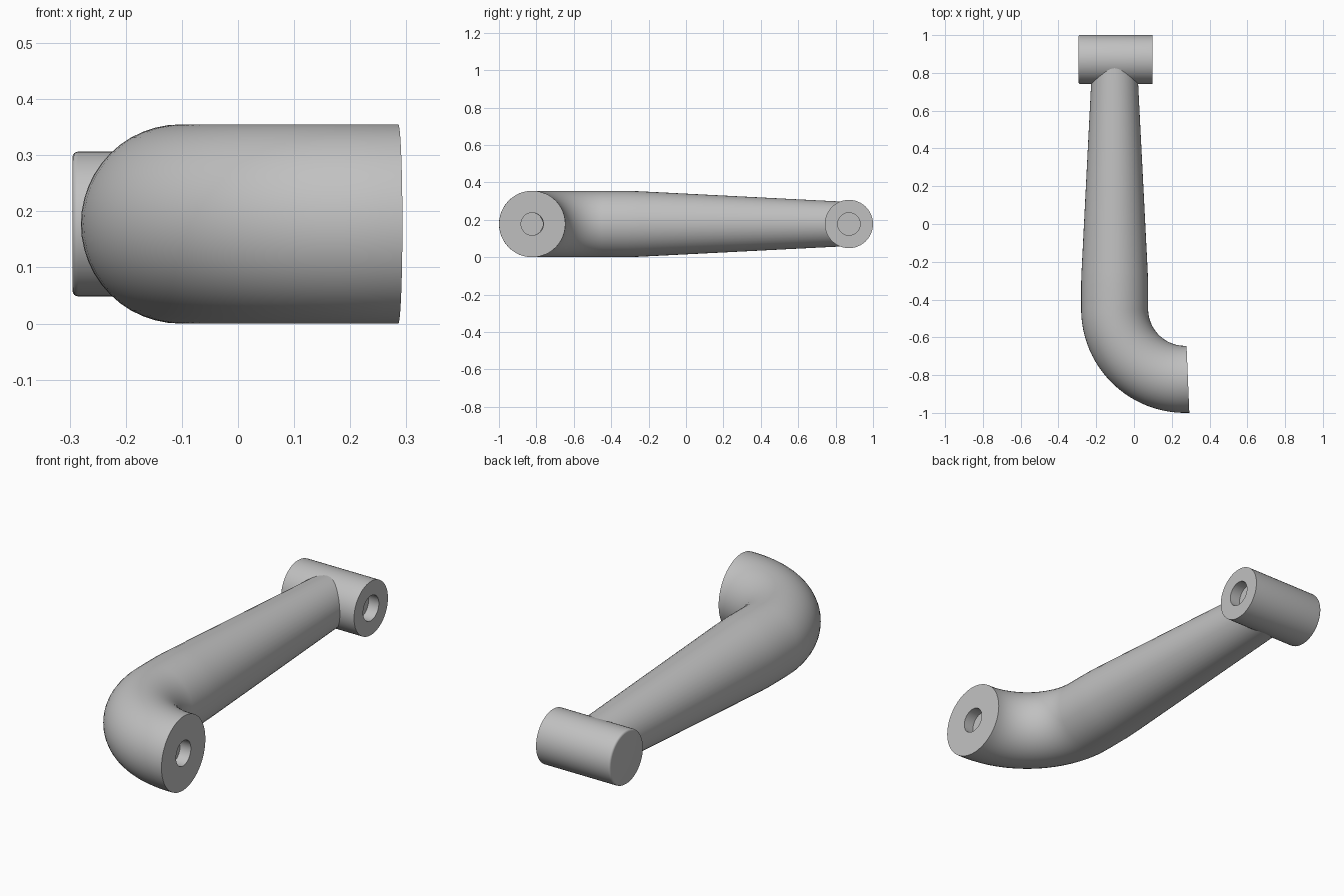
import bpy
import bmesh
from math import sin, cos, pi, radians
from mathutils import Vector

if "Cube" in bpy.data.objects:
    bpy.data.objects.remove(bpy.data.objects["Cube"], do_unlink=True)

SIDES = 48
MID_Z = 0.1775      # height of the centre line
HOLE_R = 0.06
HOLE_DEPTH = 0.055

metal = bpy.data.materials.new("plain grey")
metal.use_nodes = True
grey = (0.53, 0.53, 0.53, 1)
metal.diffuse_color = grey
metal.node_tree.nodes["Principled BSDF"].inputs["Base Color"].default_value = grey


def swept_solid(name, rings):
    """Skin circular rings given as (x, y, heading angle, radius), closing both ends."""
    bm = bmesh.new()
    loops = []
    for x, y, heading, radius in rings:
        side = Vector((-sin(heading), cos(heading), 0))
        up = Vector((0, 0, 1))
        centre = Vector((x, y, MID_Z))
        angles = [2 * pi * i / SIDES for i in range(SIDES)]
        loops.append([bm.verts.new(centre + radius * (cos(a) * side + sin(a) * up))
                      for a in angles])
    for a, b in zip(loops, loops[1:]):
        for i in range(SIDES):
            j = (i + 1) % SIDES
            bm.faces.new((a[i], a[j], b[j], b[i]))
    bm.faces.new(loops[0])
    bm.faces.new(loops[-1])
    bmesh.ops.recalc_face_normals(bm, faces=bm.faces[:])
    mesh = bpy.data.meshes.new(name)
    bm.to_mesh(mesh)
    bm.free()
    mesh.materials.append(metal)
    obj = bpy.data.objects.new(name, mesh)
    bpy.context.collection.objects.link(obj)
    bpy.ops.object.select_all(action="DESELECT")
    obj.select_set(True)
    bpy.context.view_layer.objects.active = obj
    bpy.ops.object.shade_smooth_by_angle(angle=radians(35))
    return obj


def blind_hole(x, y, heading):
    """Rings that turn the end face inward into a shallow round socket."""
    return [(x, y, heading, HOLE_R),
            (x - HOLE_DEPTH * cos(heading), y - HOLE_DEPTH * sin(heading), heading, HOLE_R)]


# Tapered arm running forward into a curved elbow with a socket in its end
ARM_X = -0.1025
BEND_X, BEND_Y, BEND_R = 0.27, -0.45, 0.3725
ELBOW_R = 0.1775
arm = [(ARM_X, 0.87, -pi / 2, 0.118),
       (ARM_X, -0.25, -pi / 2, 0.175),
       (ARM_X, -0.32, -pi / 2, ELBOW_R)]
STEPS = 24
SWEEP = radians(92.4)
for k in range(STEPS + 1):
    t = SWEEP * k / STEPS
    arm.append((BEND_X - BEND_R * cos(t), BEND_Y - BEND_R * sin(t), t - pi / 2, ELBOW_R))
end_x, end_y, end_heading, _ = arm[-1]
swept_solid("arm_and_elbow", arm + blind_hole(end_x, end_y, end_heading))

# Cross barrel at the back: rounded rim on its right end, socket in its left end
BARREL_Y, BARREL_R, RIM = 0.871, 0.129, 0.01
RIGHT_X, LEFT_X = -0.295, 0.097
barrel = []
for k in range(5):
    t = pi / 2 * k / 4
    barrel.append((RIGHT_X + RIM * (1 - cos(t)), BARREL_Y, 0, BARREL_R - RIM * (1 - sin(t))))
barrel.append((LEFT_X, BARREL_Y, 0, BARREL_R))
swept_solid("cross_barrel", barrel + blind_hole(LEFT_X, BARREL_Y, 0))
